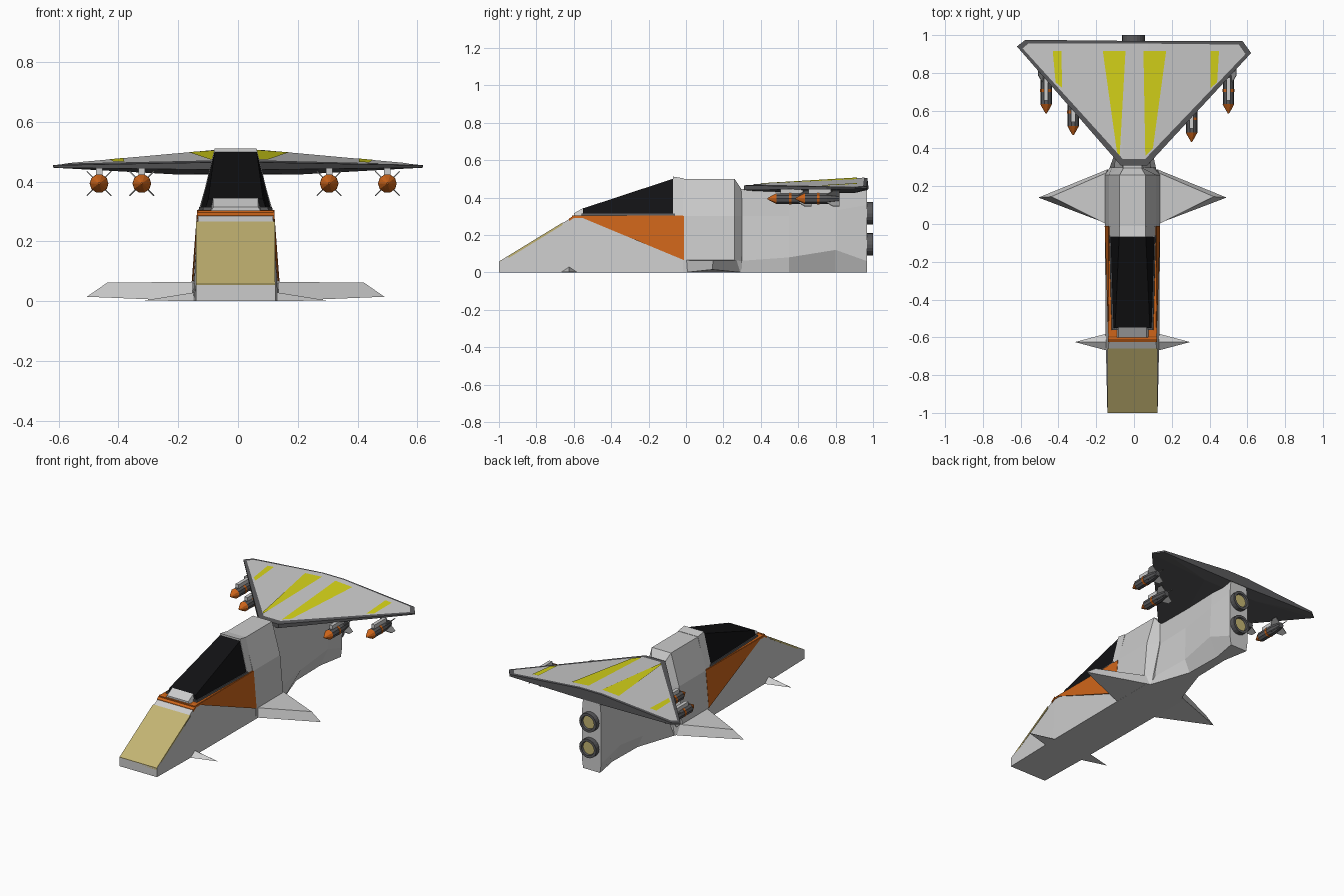
import bpy, math
from mathutils import Vector

if "Cube" in bpy.data.objects:
    bpy.data.objects.remove(bpy.data.objects["Cube"])

MATS = {}
COLORS = dict(dark=(.1, .1, .105), black=(.006, .006, .007), orange=(.62, .13, .01),
              tan=(.55, .46, .17), yellow=(.68, .66, .01), steel=(.3, .3, .3))


def paint(ob, col):
    if col:
        if col not in MATS:
            MATS[col] = bpy.data.materials.new(col)
            MATS[col].diffuse_color = (*COLORS[col], 1)
        ob.data.materials.append(MATS[col])
    return ob


def mesh(name, verts, faces, col=None):
    me = bpy.data.meshes.new(name)
    me.from_pydata([Vector(v) for v in verts], [], faces)
    ob = bpy.data.objects.new(name, me)
    bpy.context.collection.objects.link(ob)
    return paint(ob, col)


def loft(name, rings, col=None):
    """Skin a list of equal-length rings and cap both ends."""
    n = len(rings[0])
    verts = [v for r in rings for v in r]
    faces = [(k*n + i, k*n + (i+1) % n, (k+1)*n + (i+1) % n, (k+1)*n + i)
             for k in range(len(rings) - 1) for i in range(n)]
    faces += [tuple(range(n))[::-1], tuple(range(len(verts) - n, len(verts)))]
    return mesh(name, verts, faces, col)


def section(y, *pts, cx=-.008):
    """Symmetric cross-section from (half width, z) points, bottom to top."""
    return [(cx + w, y, z) for w, z in pts] + [(cx - w, y, z) for w, z in reversed(pts)]


def lathe(name, cx, cz, prof, n, col=None):
    """Revolve (y, radius) points around an axis along y."""
    return loft(name, [[(cx + r*math.cos(2*math.pi*i/n), y, cz + r*math.sin(2*math.pi*i/n))
                        for i in range(n)] for y, r in prof], col)


# Fuselage: wedge nose and cabin base
loft("nose_and_cabin", [section(-1, (.133, 0), (.133, .055)),
                        section(-.6, (.142, 0), (.125, .3)),
                        section(0, (.146, 0), (.122, .3))])
# Middle block behind the canopy
loft("mid_body", [section(-.015, (.146, 0), (.146, .065), (.125, .3), (.068, .5)),
                  section(.26, (.146, 0), (.146, .065), (.125, .3), (.068, .5)),
                  section(.3, (.12, 0), (.11, .06), (.06, .3), (.045, .44))])
loft("canopy_back_frame", [section(-.07, (.122, .3), (.07, .512)),
                           section(-.01, (.122, .3), (.07, .502))])
# Tail fuselage, pinched underneath
loft("tail_body", [section(.27, (.13, 0), (.1, .06), (.055, .3), (.05, .445)),
                   section(.55, (.035, 0), (.07, .08), (.065, .3), (.06, .45)),
                   section(.8, (.03, 0), (.085, .12), (.075, .33), (.07, .45)),
                   section(.968, (.06, 0), (.068, .06), (.068, .36), (.06, .45))])

# Canopy glass with grey rails and front ledge
loft("canopy_glass", [section(-.55, (.105, .3), (.092, .342)),
                      section(-.055, (.118, .31), (.07, .505))], "black")
loft("canopy_sill", [section(-.56, (.112, .295), (.108, .315)),
                     section(-.06, (.126, .295), (.122, .315))], "dark")
loft("canopy_front_ledge", [section(-.6, (.085, .3), (.075, .315)),
                            section(-.548, (.085, .3), (.075, .345))])


# Nose panels lying on the slope
def slope(y):
    return .055 + .245*(y + 1)/.4


def nose_band(name, y0, y1, w, col):
    loft(name, [section(y, (w, slope(y) - .01), (w, slope(y) + .003)) for y in (y0, y1)], col)


nose_band("nose_panel", -1, -.66, .132, "tan")
nose_band("nose_band", -.625, -.595, .13, "orange")
loft("deck_strip", [section(-.61, (.128, .29), (.126, .304)),
                    section(-.01, (.126, .29), (.124, .304))], "orange")

for s, side in ((-1, "left"), (1, "right")):
    def X(x):
        return -.008 + s*x

    # Orange cabin side triangle
    loft(f"side_panel_{side}", [[(X(x + o), y, z) for x, y, z in
         ((.124, -.58, .302), (.122, -.01, .302), (.142, -.01, .065))] for o in (-.005, .005)], "orange")
    # Lower middle wing
    mesh(f"mid_wing_{side}", [(X(.13), 0, 0), (X(.13), .29, 0), (X(.498), .14, .015),
                              (X(.14), 0, .065), (X(.14), .27, .065), (X(.43), .145, .062)],
         [(0, 2, 1), (3, 4, 5), (0, 3, 5, 2), (1, 2, 5, 4), (0, 1, 4, 3)])
    # Small nose fin
    mesh(f"nose_fin_{side}", [(X(.135), -.67, 0), (X(.135), -.58, 0), (X(.305), -.625, .003),
                              (X(.135), -.625, .03)],
         [(0, 2, 1), (0, 3, 2), (1, 2, 3), (0, 1, 3)])


# Delta wing
def top_z(x, y):
    return .465 - .0898*(max(abs(x), .075) - .09) + .0597*(y - .33)


outline = [(-.07, .31), (.07, .31), (.62, .905), (.575, .968), (.075, .97),
           (-.075, .97), (-.575, .975), (-.62, .94)]
verts = [(x, y, max(top_z(x, y), .455)) for x, y in outline]
verts += [(x, y, .44 if abs(x) < .1 else .447) for x, y in outline]
verts += [(-.2, .9, .424), (.2, .9, .424), (0, .45, .428)]
faces = [(0, 1, 4, 5), (1, 2, 3, 4), (0, 5, 6, 7)]
faces += [(i, i + 8, (i+1) % 8 + 8, (i+1) % 8) for i in range(8)]
faces += [(8, 18, 9), (9, 18, 17), (9, 17, 10), (10, 17, 11), (11, 17, 12), (12, 17, 16, 13),
          (13, 16, 14), (14, 16, 15), (15, 16, 8), (8, 16, 18), (16, 17, 18)]
mesh("delta_wing", verts, faces, "dark")


def wing_patch(name, pts, col, lift):
    mesh(name, [(x, y, top_z(x, y) + lift) for x, y in pts], [tuple(range(len(pts)))], col)


wing_patch("wing_skin_centre", [(-.06, .345), (.06, .345), (.075, .955), (-.075, .955)], None, .003)
wing_patch("wing_skin_right", [(.06, .345), (.59, .9), (.555, .95), (.075, .955)], None, .003)
wing_patch("wing_skin_left", [(-.06, .345), (-.075, .955), (-.56, .955), (-.59, .93)], None, .003)
wing_patch("stripe_left_inner", [(-.09, .38), (-.076, .36), (-.045, .915), (-.165, .915)], "yellow", .006)
wing_patch("stripe_right_inner", [(.06, .36), (.1, .4), (.17, .915), (.05, .915)], "yellow", .006)
wing_patch("stripe_left_outer", [(-.415, .75), (-.38, .72), (-.385, .915), (-.43, .915)], "yellow", .006)
wing_patch("stripe_right_outer", [(.405, .72), (.44, .75), (.45, .915), (.405, .915)], "yellow", .006)

# Bombs hanging under the delta wing
for i, (x, y) in enumerate([(-.465, .585), (-.322, .47), (.305, .435), (.5, .585)]):
    z = .394
    lathe(f"bomb_body_{i}", x, z, [(y+.05, .03), (y+.17, .03), (y+.235, .018)], 10, "dark")
    lathe(f"bomb_tip_{i}", x, z, [(y, .003), (y+.025, .018), (y+.05, .031)], 10, "orange")
    lathe(f"bomb_ring_{i}", x, z, [(y+.115, .0315), (y+.13, .0315)], 10, "orange")
    loft(f"bomb_pylon_{i}", [section(yy, (.011, z + .02), (.011, .446), cx=x)
                             for yy in (y + .07, y + .19)])
    for k in range(4):
        a = math.pi/4 + k*math.pi/2
        d, t = Vector((math.cos(a), 0, math.sin(a))), Vector((-math.sin(a), 0, math.cos(a)))*.002
        c = Vector((x, 0, z))
        prof = [(.015, y+.15), (.058, y+.2), (.058, y+.235), (.015, y+.235)]
        loft(f"bomb_fin_{i}_{k}", [[c + d*r + Vector((0, yy, 0)) + t*e for r, yy in prof]
                                   for e in (-1, 1)], "steel")

# Twin exhaust nozzles with pale cores
for label, z in (("lower", .15), ("upper", .315)):
    lathe(f"nozzle_{label}", -.003, z, [(.985, .04), (1, .044), (1, .06), (.95, .06)], 20, "dark")
    lathe(f"nozzle_core_{label}", -.003, z, [(.96, .042), (.988, .042)], 20, "tan")

# Make all solid normals consistent
import bmesh
for ob in bpy.data.objects:
    if len(ob.data.polygons) > 1:
        bm = bmesh.new()
        bm.from_mesh(ob.data)
        bmesh.ops.recalc_face_normals(bm, faces=bm.faces)
        bm.to_mesh(ob.data)
        bm.free()

for m in bpy.data.materials:
    if m.users and not m.is_grease_pencil:
        m.use_nodes = True
        m.node_tree.nodes["Principled BSDF"].inputs["Base Color"].default_value = m.diffuse_color
